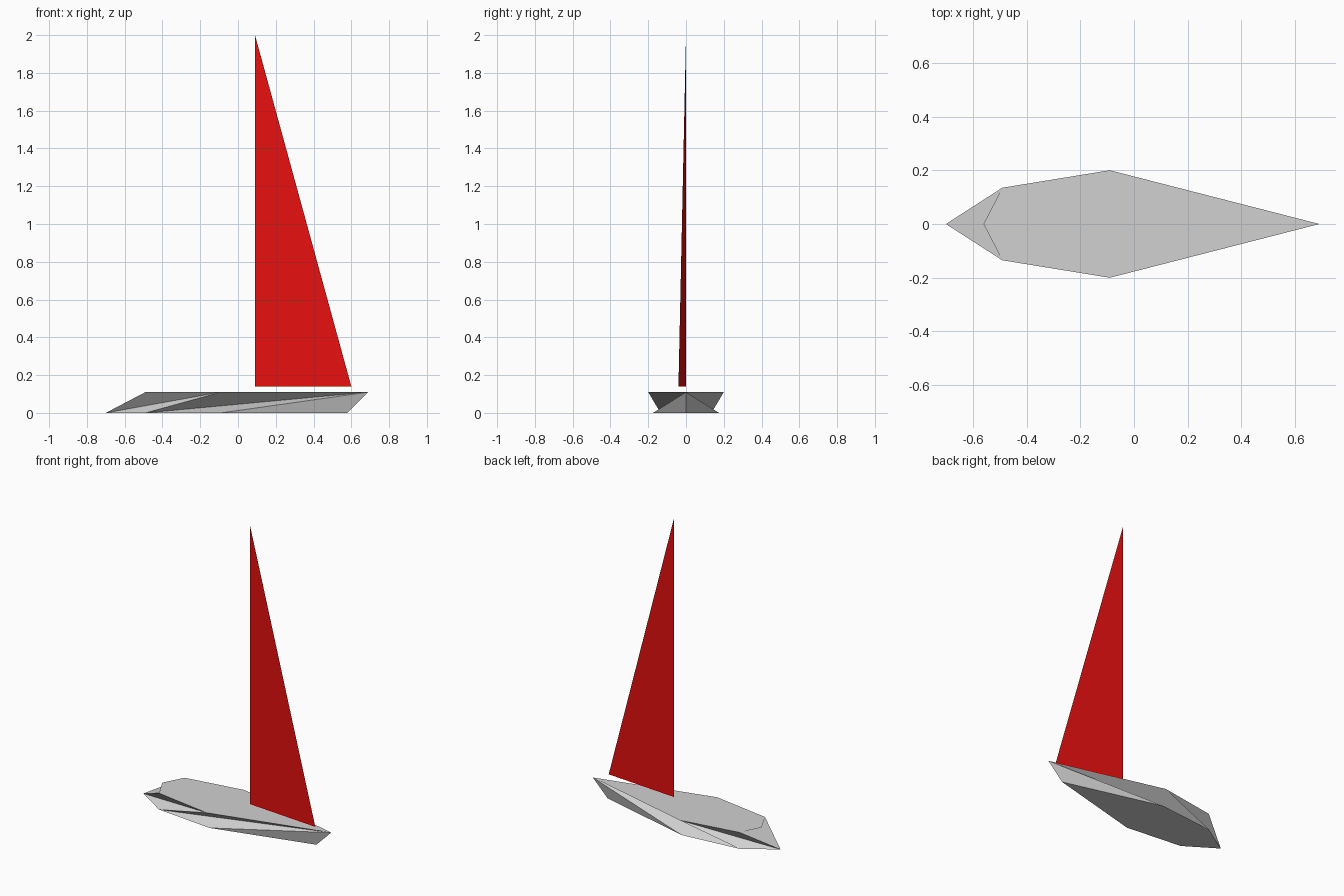
import bpy
import bmesh

cube = bpy.data.objects.get("Cube")
if cube:
    bpy.data.objects.remove(cube, do_unlink=True)


def material(name, rgb):
    m = bpy.data.materials.new(name)
    m.use_nodes = True
    color = (*rgb, 1.0)
    m.diffuse_color = color
    m.node_tree.nodes["Principled BSDF"].inputs["Base Color"].default_value = color
    return m


def finish(name, bm, mat):
    mesh = bpy.data.meshes.new(name)
    bm.to_mesh(mesh)
    bm.free()
    mesh.materials.append(mat)
    obj = bpy.data.objects.new(name, mesh)
    bpy.context.collection.objects.link(obj)
    return obj


def flat_sheet(name, points, mat):
    bm = bmesh.new()
    bm.faces.new([bm.verts.new(p) for p in points])
    return finish(name, bm, mat)


grey = material("hull grey", (0.64, 0.64, 0.64))
red = material("sail red", (0.8, 0.005, 0.005))

DECK_Z = 0.11
# Half outlines from stern to bow: (x, half width)
top = [(-0.49, 0.135), (-0.09, 0.20), (0.69, 0.0)]
bottom = [(-0.70, 0.0), (-0.49, 0.135), (-0.09, 0.175), (0.58, 0.0)]

# Hull: each rim point is joined to the bottom point one step further aft
bm = bmesh.new()


def row(outline, z, side):
    return [bm.verts.new((x, side * w, z)) for x, w in outline]


rims, keels = {}, {}
for side in (-1, 1):
    t, b = row(top, DECK_Z, side), row(bottom, 0.0, side)
    rims[side], keels[side] = t, b
    for i in range(3):
        bm.faces.new((b[i], b[i + 1], t[min(i + 1, 2)]))
        if i < 2:
            bm.faces.new((t[i], b[i], t[i + 1]))
# Bottom plate, sloping stern and a temporary lid to orient the faces
bm.faces.new(keels[-1] + keels[1][2:0:-1])
bm.faces.new((rims[-1][0], rims[1][0], keels[-1][0]))
lid = bm.faces.new(rims[-1] + rims[1][1::-1])
bmesh.ops.remove_doubles(bm, verts=bm.verts[:], dist=0.0001)
bmesh.ops.recalc_face_normals(bm, faces=bm.faces[:])
lids = [f for f in bm.faces if all(v.co.z > DECK_Z - 0.001 for v in f.verts)]
bmesh.ops.delete(bm, geom=lids, context='FACES_ONLY')
finish("hull", bm, grey)

# Deck: flat, with a pointed ledge over the stern
deck = [(-0.56, 0.0)] + [(x, -w) for x, w in top] + [(x, w) for x, w in top[1::-1]]
flat_sheet("deck", [(x, y, DECK_Z) for x, y in deck], grey)

# Sail: one triangle swung slightly to the front
flat_sheet("sail", [(0.09, 0.0, 0.14), (0.60, -0.04, 0.14), (0.09, 0.0, 2.0)], red)
